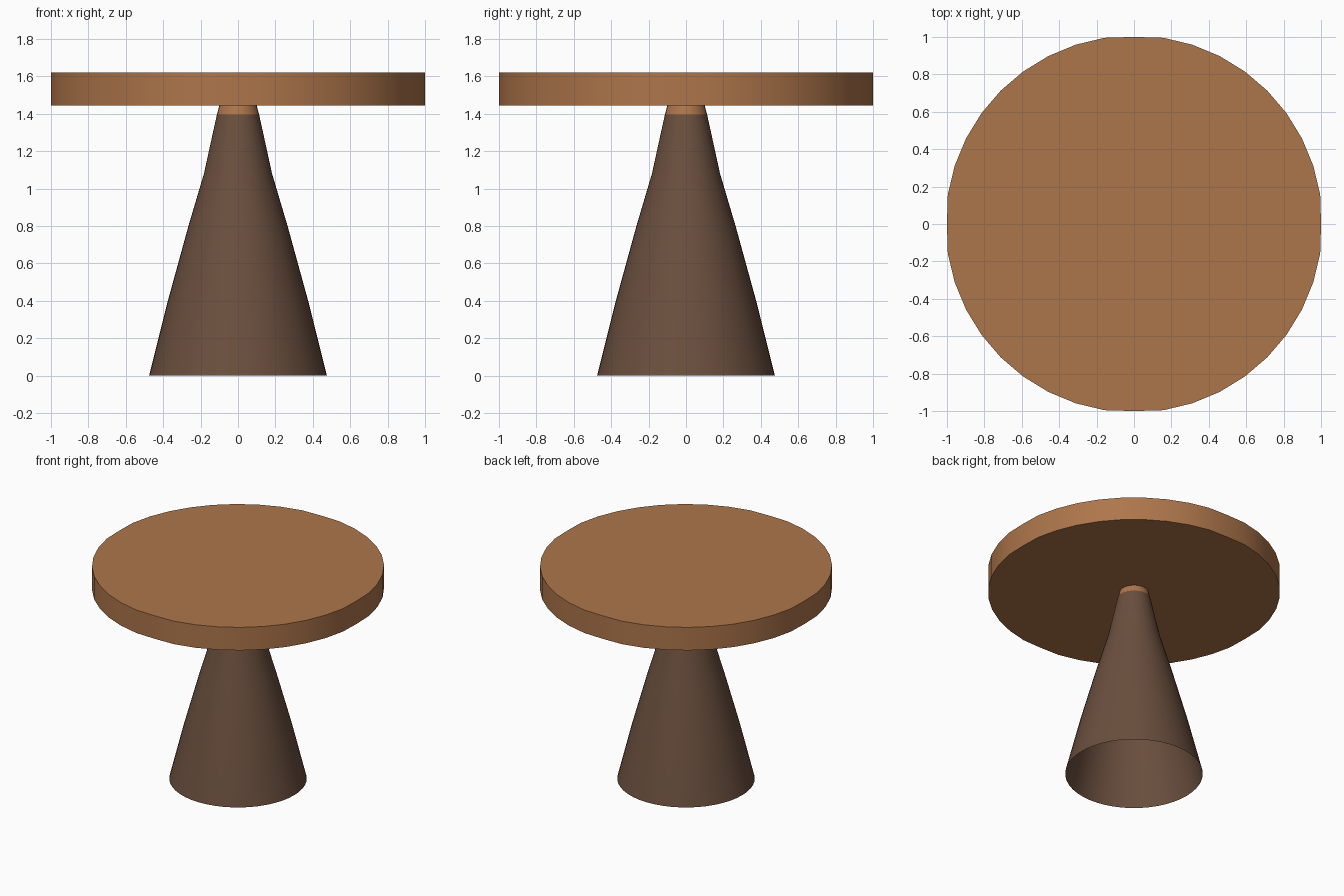
import bpy, bmesh, math

if "Cube" in bpy.data.objects:
    bpy.data.objects.remove(bpy.data.objects["Cube"])


def material(name, color):
    m = bpy.data.materials.new(name)
    m.diffuse_color = (*color, 1.0)
    m.use_nodes = True
    m.node_tree.nodes["Principled BSDF"].inputs["Base Color"].default_value = m.diffuse_color
    return m


def lathe(name, profile, sides, mat, caps=False, limit=None):
    """Revolve (radius, z) points around the z axis."""
    bm = bmesh.new()
    rings = []
    for r, z in profile:
        ring = []
        for i in range(sides):
            a = 2 * math.pi * i / sides
            x, y = r * math.cos(a), r * math.sin(a)
            if limit:
                x, y = (max(-limit, min(limit, v)) for v in (x, y))
            ring.append(bm.verts.new((x, y, z)))
        rings.append(ring)
    for low, high in zip(rings, rings[1:]):
        for i in range(sides):
            j = (i + 1) % sides
            bm.faces.new((low[i], low[j], high[j], high[i]))
    if caps:
        bm.faces.new(rings[0][::-1])
        bm.faces.new(rings[-1])
    mesh = bpy.data.meshes.new(name)
    bm.to_mesh(mesh)
    bm.free()
    obj = bpy.data.objects.new(name, mesh)
    bpy.context.collection.objects.link(obj)
    mesh.materials.append(mat)
    bpy.ops.object.select_all(action='DESELECT')
    obj.select_set(True)
    bpy.context.view_layer.objects.active = obj
    bpy.ops.object.shade_smooth_by_angle(angle=math.radians(35))
    return obj


wood = material("light_wood", (0.42, 0.18, 0.07))
dark = material("dark_wood", (0.145, 0.078, 0.048))

# Thick round top, slightly flattened on its four sides
lathe("table_top", [(1.008, 1.445), (1.008, 1.62)], 40, wood, caps=True, limit=1.0)

# Short light collar under the top
lathe("collar", [(0.113, 1.395), (0.1, 1.445)], 24, wood)

# Hollow flared pedestal, open underneath
lathe("pedestal", [(0.475, 0.0), (0.375, 0.4), (0.265, 0.8),
                   (0.182, 1.08), (0.113, 1.395)], 48, dark)
